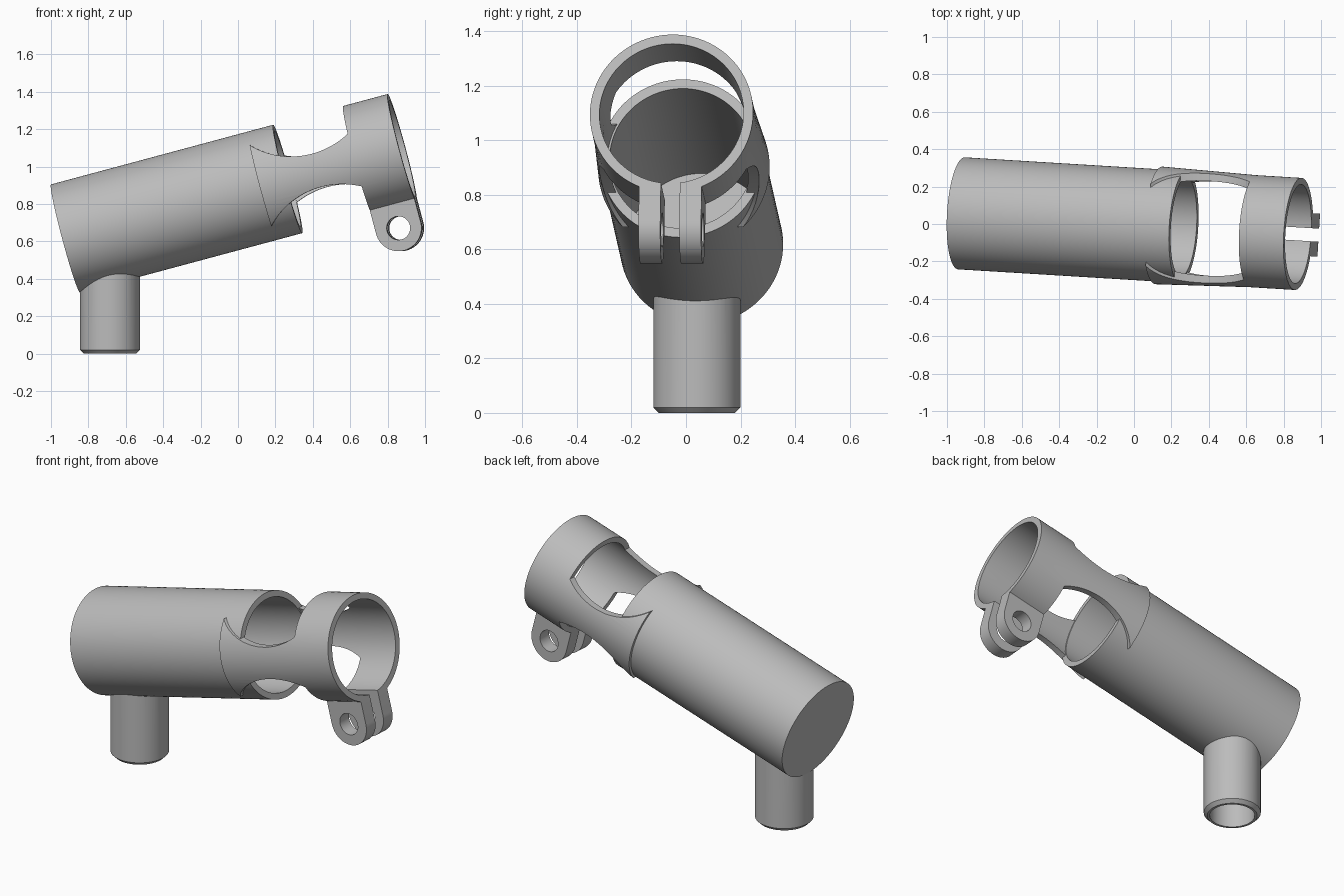
import bpy, bmesh
from math import radians, pi, cos, sin, acos
from mathutils import Matrix, Euler

old = bpy.data.objects.get("Cube")
if old:
    bpy.data.objects.remove(old, do_unlink=True)

grey = bpy.data.materials.new("mid_grey")
grey.use_nodes = True
grey.diffuse_color = (0.5, 0.5, 0.5, 1)
grey.node_tree.nodes["Principled BSDF"].inputs["Base Color"].default_value = (0.5, 0.5, 0.5, 1)

# Barrel frame: local x runs along the barrel, pitched up and slightly yawed
FRAME = Matrix.Translation((-0.922, 0.057, 0.615)) @ Euler((0, radians(-15), radians(-3.5))).to_matrix().to_4x4()
R, BORE = 0.30, 0.265
RING_START, RING_END = 1.62, 1.867


def finish(name, bm, frame):
    bmesh.ops.remove_doubles(bm, verts=bm.verts, dist=1e-5)
    bmesh.ops.recalc_face_normals(bm, faces=bm.faces)
    mesh = bpy.data.meshes.new(name)
    bm.to_mesh(mesh)
    bm.free()
    mesh.materials.append(grey)
    obj = bpy.data.objects.new(name, mesh)
    bpy.context.collection.objects.link(obj)
    obj.matrix_world = frame
    return obj


def lathe(name, profile, frame, steps=96):
    """Spin (along, radius) points about local x."""
    bm = bmesh.new()
    verts = [bm.verts.new((a, 0, r)) for a, r in profile]
    edges = [bm.edges.new((v, verts[(i + 1) % len(verts)])) for i, v in enumerate(verts)]
    bmesh.ops.spin(bm, geom=verts + edges, cent=(0, 0, 0), axis=(1, 0, 0),
                   angle=2 * pi, steps=steps, use_duplicate=False)
    return finish(name, bm, frame)


def prism(name, profile, y0, y1, frame=FRAME):
    """Extrude (x, z) points from y0 to y1."""
    bm = bmesh.new()
    face = bm.faces.new([bm.verts.new((x, y0, z)) for x, z in profile])
    out = bmesh.ops.extrude_face_region(bm, geom=[face])["geom"]
    bmesh.ops.translate(bm, vec=(0, y1 - y0, 0), verts=[g for g in out if isinstance(g, bmesh.types.BMVert)])
    return finish(name, bm, frame)


def arc(cx, cz, r, a0, a1, n=48):
    return [(cx + r * cos(a0 + (a1 - a0) * i / n), cz + r * sin(a0 + (a1 - a0) * i / n))
            for i in range(n + 1)]


def select(obj):
    bpy.ops.object.select_all(action='DESELECT')
    bpy.context.view_layer.objects.active = obj
    obj.select_set(True)


def cut(obj, cutter):
    cutter.hide_render = True
    mod = obj.modifiers.new("cut", 'BOOLEAN')
    mod.operation, mod.solver, mod.object = 'DIFFERENCE', 'EXACT', cutter
    bpy.context.view_layer.update()
    select(obj)
    bpy.ops.object.modifier_apply(modifier=mod.name)
    bpy.data.objects.remove(cutter, do_unlink=True)


# Barrel: hollow cup, closed at the low end
barrel = lathe("barrel", [(0, 0), (0, R), (1.232, R), (1.232, BORE), (0.03, BORE), (0.03, 0)], FRAME)

# Clamp: ring and two side arms that lap over the barrel mouth
clamp = lathe("clamp", [(1.095, 0.315), (RING_START, R), (RING_END, R),
                        (RING_END, BORE), (RING_START, BORE), (1.095, 0.275)], FRAME)
cx, cr, waist = 1.41, 0.44, 0.092
a0 = -acos((RING_START - cx) / cr)
for side in (1, -1):
    window = [(x, side * z) for x, z in arc(cx, waist + cr, cr, a0, -pi)]
    window.append((RING_START, side * (waist + cr)))
    cut(clamp, prism("window_cutter", window, -0.5, 0.5))
slot = [(1.58, -0.5), (1.9, -0.5), (1.9, -0.15), (1.58, -0.15)]
cut(clamp, prism("slot_cutter", slot, -0.035, 0.035))

# Clamp ears with bolt holes
mid, half = (RING_START + RING_END) / 2, (RING_END - RING_START) / 2
ears = []
for name, y0 in (("left_ear", 0.035), ("right_ear", -0.115)):
    outline = arc(mid, -0.409, half, -pi, 0, 32) + [(RING_END, -0.264), (RING_START, -0.264)]
    ear = prism(name, outline, y0, y0 + 0.08)
    cut(ear, prism("bolt_cutter", arc(mid, -0.409, 0.063, 0, 2 * pi - pi / 24, 47), -0.3, 0.3))
    ears.append(ear)

# Post: bored from below, chamfered foot, trimmed to the barrel wall
upright = Matrix.Translation((-0.685, 0.04, 0)) @ Matrix.Rotation(radians(-90), 4, 'Y')
post = lathe("post", [(0, 0.126), (0, 0.14), (0.02, 0.16), (0.5, 0.16),
                      (0.5, 0), (0.34, 0), (0.34, 0.126)], upright, 64)
cut(post, lathe("core_cutter", [(-0.3, 0), (-0.3, 0.28), (1, 0.28), (1, 0)], FRAME))

for obj in [barrel, clamp, post] + ears:
    select(obj)
    bpy.ops.object.shade_smooth_by_angle(angle=radians(30))
